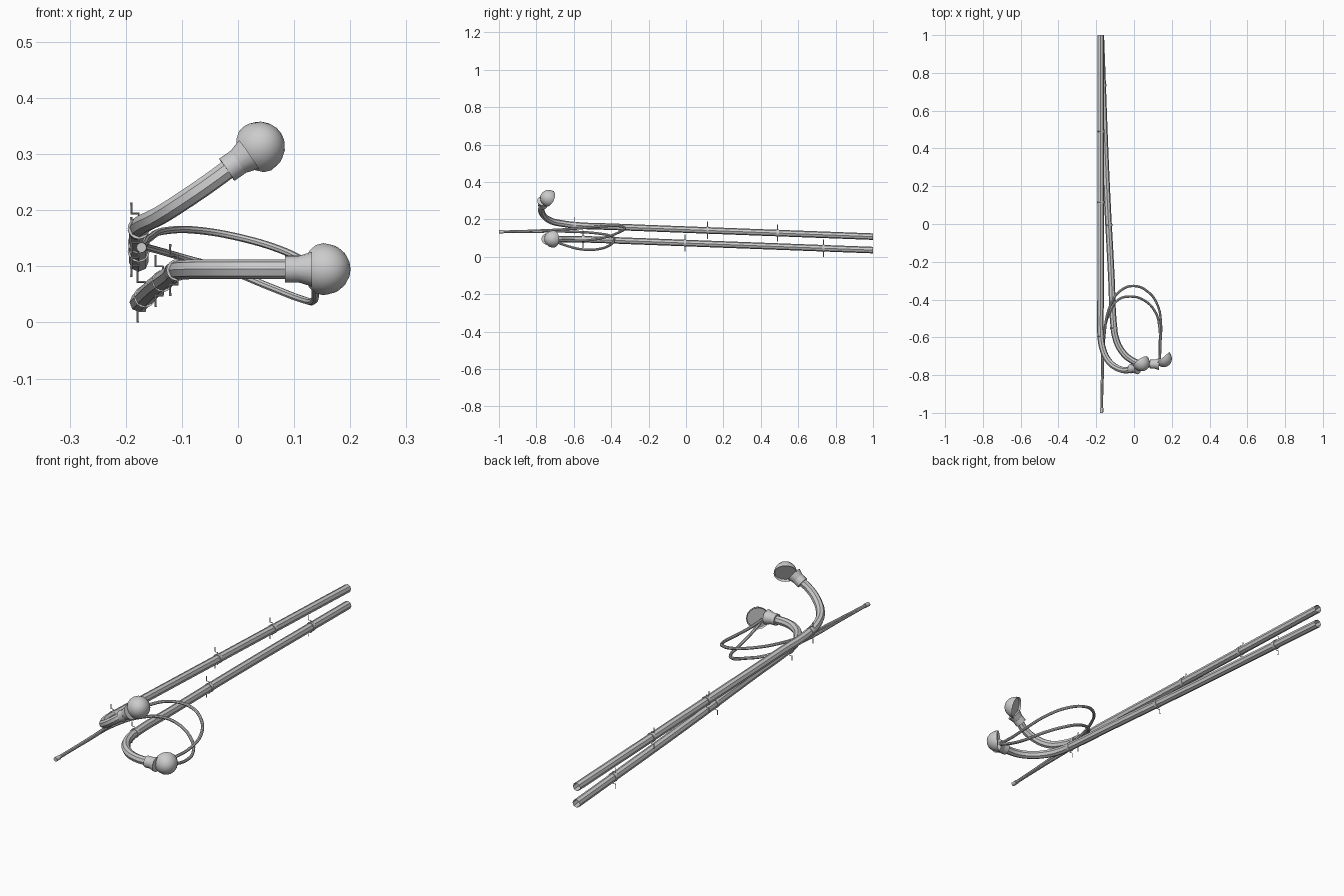
import bpy, bmesh, math
from mathutils import Vector, Matrix

if "Cube" in bpy.data.objects:
    bpy.data.objects.remove(bpy.data.objects["Cube"])


def finish(ob, angle=40):
    bpy.ops.object.select_all(action='DESELECT')
    bpy.context.view_layer.objects.active = ob
    ob.select_set(True)
    if ob.type == 'CURVE':
        bpy.ops.object.convert(target='MESH')
    bpy.ops.object.shade_smooth_by_angle(angle=math.radians(angle))


def tube(name, pts, r, smooth=True, sides=2, caps=False):
    cu = bpy.data.curves.new(name, 'CURVE')
    cu.dimensions = '3D'
    cu.bevel_depth, cu.bevel_resolution = r, sides
    cu.resolution_u, cu.use_fill_caps = 6, caps
    if smooth:
        s = cu.splines.new('BEZIER')
        s.bezier_points.add(len(pts) - 1)
        for b, p in zip(s.bezier_points, pts):
            b.co = p
            b.handle_left_type = b.handle_right_type = 'AUTO'
    else:
        s = cu.splines.new('POLY')
        s.points.add(len(pts) - 1)
        for b, p in zip(s.points, pts):
            b.co = (*p, 1)
    ob = bpy.data.objects.new(name, cu)
    bpy.context.collection.objects.link(ob)
    finish(ob)
    return ob


def cone(name, a, b, r1, r2, n=16):
    a, b = Vector(a), Vector(b)
    d = b - a
    bm = bmesh.new()
    m = Matrix.Translation((a + b) / 2) @ d.to_track_quat('Z', 'Y').to_matrix().to_4x4()
    bmesh.ops.create_cone(bm, cap_ends=True, segments=n, radius1=r1, radius2=r2,
                          depth=d.length, matrix=m)
    return mesh_object(name, bm)


def mesh_object(name, bm):
    me = bpy.data.meshes.new(name)
    bm.to_mesh(me)
    bm.free()
    ob = bpy.data.objects.new(name, me)
    bpy.context.collection.objects.link(ob)
    finish(ob)
    return ob


def head(name, neck, axis):
    neck, axis = Vector(neck), Vector(axis).normalized()
    yv = Vector((0, 1, 0))
    normal = (-0.65 * axis + 0.76 * yv).normalized()
    # collar and flared neck
    cone(name + "_collar", neck - axis * 0.012, neck + axis * 0.012, 0.024, 0.024)
    cone(name + "_neck", neck + axis * 0.010, neck + axis * 0.036, 0.023, 0.031)
    # half dome with a recessed open face
    c = neck + axis * 0.056 + yv * 0.034
    bm = bmesh.new()
    bmesh.ops.create_uvsphere(bm, u_segments=16, v_segments=12, radius=0.045)
    bmesh.ops.bisect_plane(bm, geom=bm.verts[:] + bm.edges[:] + bm.faces[:],
                           plane_co=(0, 0, 0.0001), plane_no=(0, 0, 1), clear_outer=True)
    rim = [e for e in bm.edges if e.is_boundary]
    face = bmesh.ops.contextual_create(bm, geom=rim)['faces'][0]
    bmesh.ops.inset_individual(bm, faces=[face], thickness=0.004)
    for v in face.verts:
        v.co.z -= 0.008
    bmesh.ops.recalc_face_normals(bm, faces=bm.faces[:])
    bm.transform(Matrix.Translation(c) @ normal.to_track_quat('Z', 'Y').to_matrix().to_4x4()
                 @ Matrix.Diagonal((1.03, 1.03, 1.15, 1)))
    mesh_object(name + "_dome", bm)


# Long pipes, open at the back, bent at the front
tube("upper_pipe", [(-0.177, 1, 0.108), (-0.177, 0.2, 0.138), (-0.177, -0.4, 0.161),
                    (-0.177, -0.58, 0.168), (-0.167, -0.655, 0.177), (-0.137, -0.722, 0.192),
                    (-0.09, -0.762, 0.222), (-0.045, -0.774, 0.253), (-0.01, -0.768, 0.279)],
     0.0175)
tube("lower_pipe", [(-0.176, 1, 0.036), (-0.145, 0.2, 0.066), (-0.119, -0.3, 0.085),
                    (-0.109, -0.52, 0.093), (-0.098, -0.6, 0.094), (-0.068, -0.668, 0.095),
                    (-0.02, -0.716, 0.095), (0.03, -0.738, 0.095), (0.092, -0.742, 0.095)],
     0.0175)

# Dome heads on the pipe ends
head("upper_head", (-0.01, -0.766, 0.279), (0.82, 0.03, 0.57))
head("lower_head", (0.096, -0.742, 0.095), (1, 0, 0))

# Clamps: a band round the pipe with a stepped hook above and below
clamps = [("upper", -0.177, -0.595, 0.168), ("upper", -0.177, 0.115, 0.142),
          ("upper", -0.177, 0.49, 0.127), ("lower", -0.108, -0.55, 0.0935),
          ("lower", -0.134, -0.005, 0.074), ("lower", -0.166, 0.735, 0.046)]
for i, (name, x, y, z) in enumerate(clamps):
    cone(f"{name}_band_{i}", (x, y - 0.006, z), (x, y + 0.006, z), 0.0195, 0.0195)
    for s in (1, -1):
        tube(f"{name}_hook_{i}", [(x, y, z + s * 0.016), (x, y, z + s * 0.026),
                                  (x - 0.013, y, z + s * 0.026), (x - 0.013, y, z + s * 0.046)],
             0.0022, smooth=False, sides=0, caps=True)

# Two thin looping cords from the front tip to the lower head
tube("outer_cord", [(-0.172, -1, 0.134), (-0.166, -0.8, 0.140), (-0.158, -0.6, 0.150),
                    (-0.125, -0.43, 0.164), (-0.07, -0.352, 0.164), (0.0, -0.328, 0.152),
                    (0.075, -0.36, 0.130), (0.125, -0.43, 0.105), (0.143, -0.53, 0.088),
                    (0.14, -0.63, 0.086), (0.137, -0.715, 0.092)], 0.0065, caps=True)
tube("inner_cord", [(-0.172, -1, 0.133), (-0.169, -0.8, 0.135), (-0.163, -0.6, 0.134),
                    (-0.13, -0.47, 0.125), (-0.085, -0.402, 0.112), (-0.02, -0.384, 0.094),
                    (0.055, -0.405, 0.064), (0.115, -0.47, 0.041), (0.135, -0.55, 0.039),
                    (0.137, -0.64, 0.06), (0.136, -0.715, 0.088)], 0.0065, caps=True)
cone("cord_tip", (-0.172, -1, 0.1335), (-0.171, -0.975, 0.134), 0.009, 0.009, 12)
